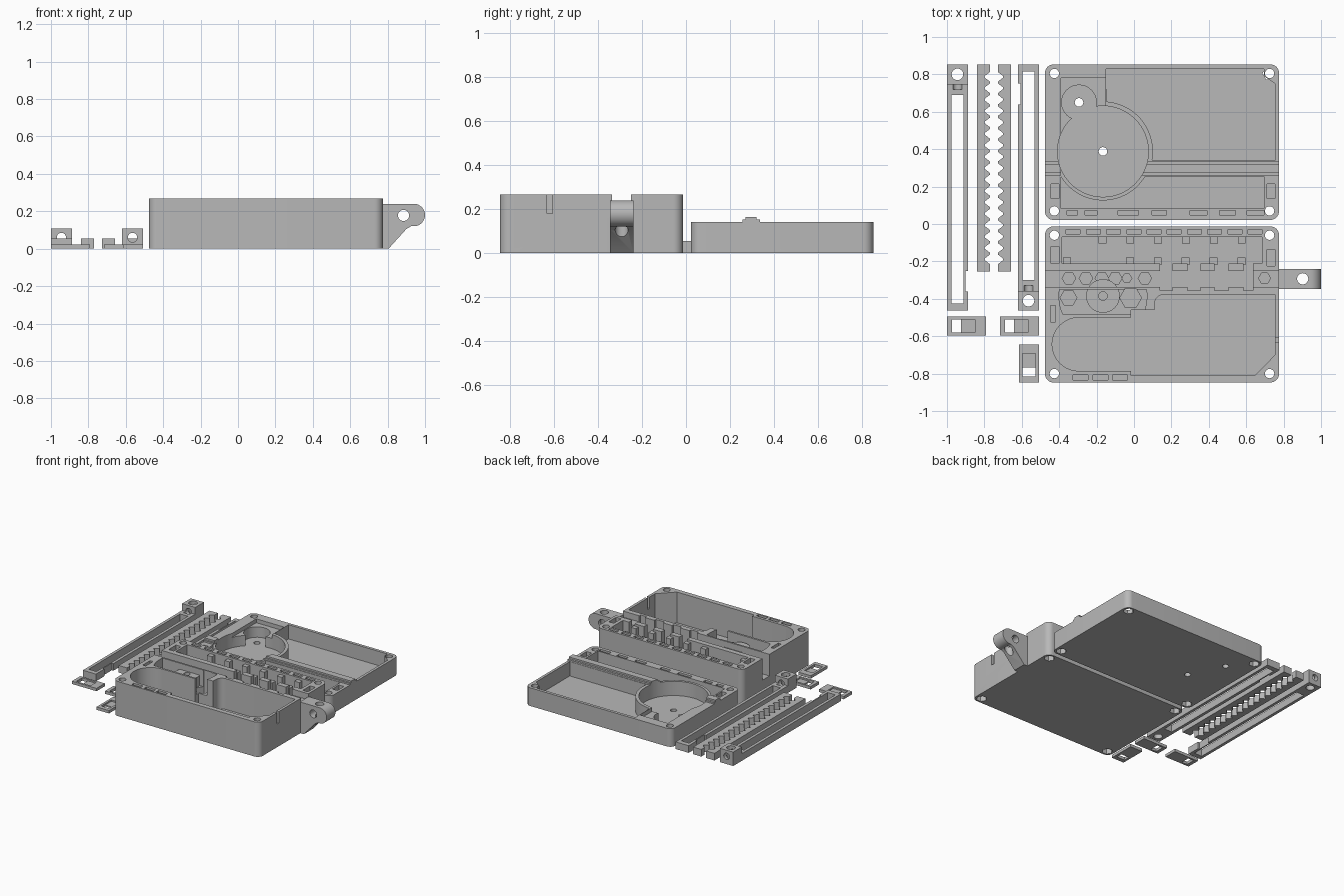
import bpy
import math

if "Cube" in bpy.data.objects:
    bpy.data.objects.remove(bpy.data.objects["Cube"], do_unlink=True)

grey = bpy.data.materials.new("plain grey")
grey.use_nodes = True
grey.diffuse_color = (0.48, 0.48, 0.48, 1)
grey.node_tree.nodes["Principled BSDF"].inputs["Base Color"].default_value = (0.48, 0.48, 0.48, 1)


def arc(cx, cy, r, a0=0, a1=360, n=32):
    """Points along an arc; a full circle leaves out the repeated end."""
    last = n if a1 - a0 == 360 else n + 1
    angles = [math.radians(a0 + (a1 - a0) * i / n) for i in range(last)]
    return [(cx + r * math.cos(a), cy + r * math.sin(a)) for a in angles]


def rect(x0, y0, x1, y1, r=0):
    if not r:
        return [(x0, y0), (x1, y0), (x1, y1), (x0, y1)]
    return (arc(x0 + r, y0 + r, r, 180, 270, 8) + arc(x1 - r, y0 + r, r, 270, 359.99, 8)
            + arc(x1 - r, y1 - r, r, 0, 90, 8) + arc(x0 + r, y1 - r, r, 90, 180, 8))


def prism(name, pts, z0, z1, axis="z"):
    """Extrude a profile along z, or (for axis y) an x-z profile along y."""
    area = sum(a[0] * b[1] - b[0] * a[1] for a, b in zip(pts, pts[1:] + pts[:1]))
    if (area < 0) != (axis == "y"):
        pts = pts[::-1]
    place = (lambda p, h: (p[0], p[1], h)) if axis == "z" else (lambda p, h: (p[0], h, p[1]))
    n = len(pts)
    verts = [place(p, z0) for p in pts] + [place(p, z1) for p in pts]
    faces = [tuple(range(n))[::-1], tuple(range(n, 2 * n))]
    faces += [(i, (i + 1) % n, n + (i + 1) % n, n + i) for i in range(n)]
    mesh = bpy.data.meshes.new(name)
    mesh.from_pydata(verts, [], faces)
    mesh.materials.append(grey)
    obj = bpy.data.objects.new(name, mesh)
    bpy.context.collection.objects.link(obj)
    return obj


def combine(obj, pts, z0, z1, axis="z", op="DIFFERENCE"):
    """Cut a prism out of a part, or join one to it."""
    tool = prism("cutter", pts, z0, z1, axis)
    tool.hide_render = True
    mod = obj.modifiers.new("shape", "BOOLEAN")
    mod.operation, mod.object, mod.solver = op, tool, "EXACT"
    bpy.context.view_layer.objects.active = obj
    bpy.ops.object.modifier_apply(modifier=mod.name)
    bpy.data.objects.remove(tool, do_unlink=True)


def join(obj, pts, z0, z1, axis="z"):
    combine(obj, pts, z0, z1, axis, "UNION")


def slot(obj, cx, cy, w, d, top, depth=0.04):
    combine(obj, rect(cx - w / 2, cy - d / 2, cx + w / 2, cy + d / 2), top - depth, top + 0.05)


def finish(obj):
    bpy.ops.object.select_all(action="DESELECT")
    obj.select_set(True)
    bpy.context.view_layer.objects.active = obj
    bpy.ops.object.shade_smooth_by_angle(angle=math.radians(30))


LEFT, RIGHT, ABOVE = -0.476, 0.775, 0.4


def corner_holes(obj, y0, y1):
    for x in (LEFT + 0.05, RIGHT - 0.05):
        for y in (y0, y1):
            combine(obj, arc(x, y, 0.025, n=20), -0.1, ABOVE)
            combine(obj, arc(x, y, 0.038, n=6), -0.1, 0.04)


# Lid tray with a raised bar
LID, FLOOR = 0.14, 0.03
lid = prism("lid", rect(LEFT, 0.022, RIGHT, 0.853, 0.045), 0, LID)
gx, gy = -0.166, 0.388
combine(lid, arc(gx, gy, 0.267, -10, 86) + [(-0.15, 0.83), (0.695, 0.83), (0.695, 0.79),
        (0.754, 0.75), (0.754, 0.34)], FLOOR, ABOVE)
combine(lid, arc(gx, gy, 0.262, 211, 329) + [(0.695, 0.255), (0.695, 0.083), (-0.39, 0.083)],
        FLOOR, ABOVE)
combine(lid, rect(-0.39, 0.48, -0.152, 0.78), 0.11, ABOVE)
for x0, x1 in ((LEFT, -0.39), (0.03, RIGHT)):
    bar = [(0.258, 0.02), (0.338, 0.02), (0.338, 0.15), (0.322, 0.165), (0.272, 0.165), (0.258, 0.15)]
    tool_low = rect(x0, bar[0][0], x1, bar[1][0])
    join(lid, tool_low, 0.02, 0.152)
    join(lid, rect(x0, bar[4][0], x1, bar[3][0]), 0.05, 0.165)

# Round wheel well and small hub well in the lid
combine(lid, arc(gx, gy, 0.243, n=64), FLOOR, ABOVE)
combine(lid, arc(-0.294, 0.65, 0.093), FLOOR, ABOVE)
for x, y in ((gx, gy), (-0.294, 0.65)):
    combine(lid, arc(x, y, 0.023, n=20), -0.1, ABOVE)
corner_holes(lid, 0.07, 0.805)
for x, w in ((-0.33, 0.055), (-0.23, 0.065), (-0.03, 0.11), (0.135, 0.08),
             (0.345, 0.09), (0.5, 0.085), (0.65, 0.09)):
    slot(lid, x, 0.06, w, 0.026, LID)
for x in (-0.423, 0.732):
    slot(lid, x, 0.175, 0.043, 0.08, LID)
finish(lid)

# Base box with main pocket
BASE = 0.267
base = prism("base", rect(LEFT, -0.847, RIGHT, -0.013, 0.045), 0, BASE)
combine(base, arc(-0.295, -0.643, 0.1425, 90, 270) + [(-0.015, -0.785), (-0.015, -0.81),
        (0.645, -0.81), (0.754, -0.70), (0.754, -0.377)]
        + arc(0.16, -0.427, 0.05, 90, 180, 8) + [(0.11, -0.46), (-0.015, -0.46), (-0.015, -0.5)],
        FLOOR, ABOVE)
combine(base, rect(0.74, -0.632, 0.8, -0.608), 0.18, ABOVE)

# Long channel, rear pocket and the slots linking them
combine(base, rect(-0.6, -0.337, 0.63, -0.25), 0.1, ABOVE)
combine(base, rect(0.6, -0.337, 0.9, -0.25), 0.22, ABOVE)
combine(base, rect(-0.385, -0.21, 0.685, -0.07), 0.1, ABOVE)
for x0, x1 in ((0.14, 0.205), (0.285, 0.355), (0.43, 0.505), (0.585, 0.635)):
    combine(base, rect(x0, -0.355, x1, -0.2), 0.1, ABOVE)
for i in range(6):
    x = -0.19 + 0.149 * i
    join(base, rect(x, -0.105, x + 0.042, -0.06), 0.08, 0.25)
    x = -0.043 + 0.149 * i if i < 5 else -0.38
    join(base, rect(x, -0.22, x + 0.042, -0.178), 0.08, 0.25)

# Wheel recess with hub and hexagonal sockets
a = math.degrees(math.asin(0.1 / 0.235))
combine(base, arc(gx, -0.385, 0.235, 180 - a / 3, 180 + a, 8)
        + arc(gx, -0.385, 0.235, 360 - a, 359.99 + a / 3, 8), 0.14, ABOVE)
join(base, arc(gx, -0.385, 0.09), 0.1, 0.22)
combine(base, arc(gx, -0.385, 0.023, n=20), 0.05, ABOVE)
for x, y, r in ((-0.35, -0.395, 0.045), (-0.018, -0.395, 0.058)):
    combine(base, arc(x, y, r, n=6), 0.05, ABOVE)
for x in (-0.348, -0.257, -0.172, -0.1, -0.038, 0.058):
    combine(base, arc(x, -0.29, 0.036 if x != -0.038 else 0.026, n=6), 0.05, 0.2)
combine(base, arc(0.698, -0.29, 0.032, n=6), 0.15, ABOVE)

# Rim slots and screw holes in the base
corner_holes(base, -0.8, -0.06)
for i in range(10):
    slot(base, -0.325 + 0.108 * i, -0.042, 0.075, 0.024, BASE)
for x, y, w, d in ((-0.423, -0.165, 0.043, 0.09), (0.732, -0.18, 0.043, 0.09),
                   (-0.433, -0.48, 0.026, 0.09), (-0.285, -0.82, 0.08, 0.027),
                   (-0.178, -0.82, 0.08, 0.027), (-0.075, -0.82, 0.08, 0.027)):
    slot(base, x, y, w, d, BASE)
finish(base)

# Pierced lug on the end of the base
lug = prism("lug", [(0.77, 0), (0.805, 0), (0.90, 0.105), (0.925, 0.12)]
            + arc(0.94, 0.18, 0.06, -90, 90, 16) + [(0.77, 0.24)], -0.347, -0.24, "y")
combine(lug, arc(0.885, 0.178, 0.03, n=24), -0.5, 0, "y")
combine(lug, arc(0.902, -0.293, 0.03, n=24), -0.1, ABOVE)
finish(lug)

# Two slotted slide frames, one turned end for end
for name, cx, s in (("outer_slide", -0.944, 1), ("inner_slide", -0.564, -1)):
    def turned(x0, y0, x1, y1):
        return rect(*(c + s * v for c, v in zip((cx, 0.195) * 2, (x0, y0, x1, y1))))
    slide = prism(name, turned(-0.056, -0.658, 0.056, 0.658), 0, 0.055)
    join(slide, turned(-0.056, 0.552, 0.056, 0.658), 0, 0.107)
    combine(slide, turned(-0.033, -0.62, 0.033, 0.495), -0.1, 0.2)
    combine(slide, turned(0.042, -0.555, 0.08, -0.445), -0.1, 0.2)
    end = 0.195 + s * 0.605
    combine(slide, arc(cx, end, 0.031, n=24), -0.1, 0.2)
    combine(slide, arc(cx, 0.06, 0.025, n=24), end - 0.08, end + 0.08, "y")
    finish(slide)

# Pair of toothed racks facing each other
TEETH, PITCH = 17, 0.061
for name, back, s in (("left_rack", -0.84, 1), ("right_rack", -0.658, -1)):
    pts = [(back, -0.254), (back + s * 0.07, -0.254)]
    for i in range(TEETH):
        y = -0.215 + i * PITCH
        pts += [(back + s * w, y + t * PITCH)
                for w, t in ((0.07, 0), (0.042, 0.35), (0.042, 0.5), (0.07, 0.85))]
    pts += [(back + s * 0.07, 0.853), (back, 0.853)]
    prism(name, pts, 0, 0.055)

# Three small clips, each with a window and a recess
clips = (("left_clip", (-1, -0.596, -0.79, -0.495), (-0.973, -0.58, -0.925, -0.51), (-0.926, -0.58, -0.85, -0.51)),
         ("middle_clip", (-0.717, -0.596, -0.508, -0.495), (-0.69, -0.58, -0.642, -0.51), (-0.643, -0.58, -0.567, -0.51)),
         ("front_clip", (-0.615, -0.847, -0.508, -0.643), (-0.597, -0.815, -0.527, -0.767), (-0.597, -0.768, -0.527, -0.692)))
for name, outline, window, recess in clips:
    clip = prism(name, rect(*outline), 0, 0.022)
    combine(clip, rect(*window), -0.1, 0.1)
    combine(clip, rect(*recess), 0.011, 0.1)
    finish(clip)
